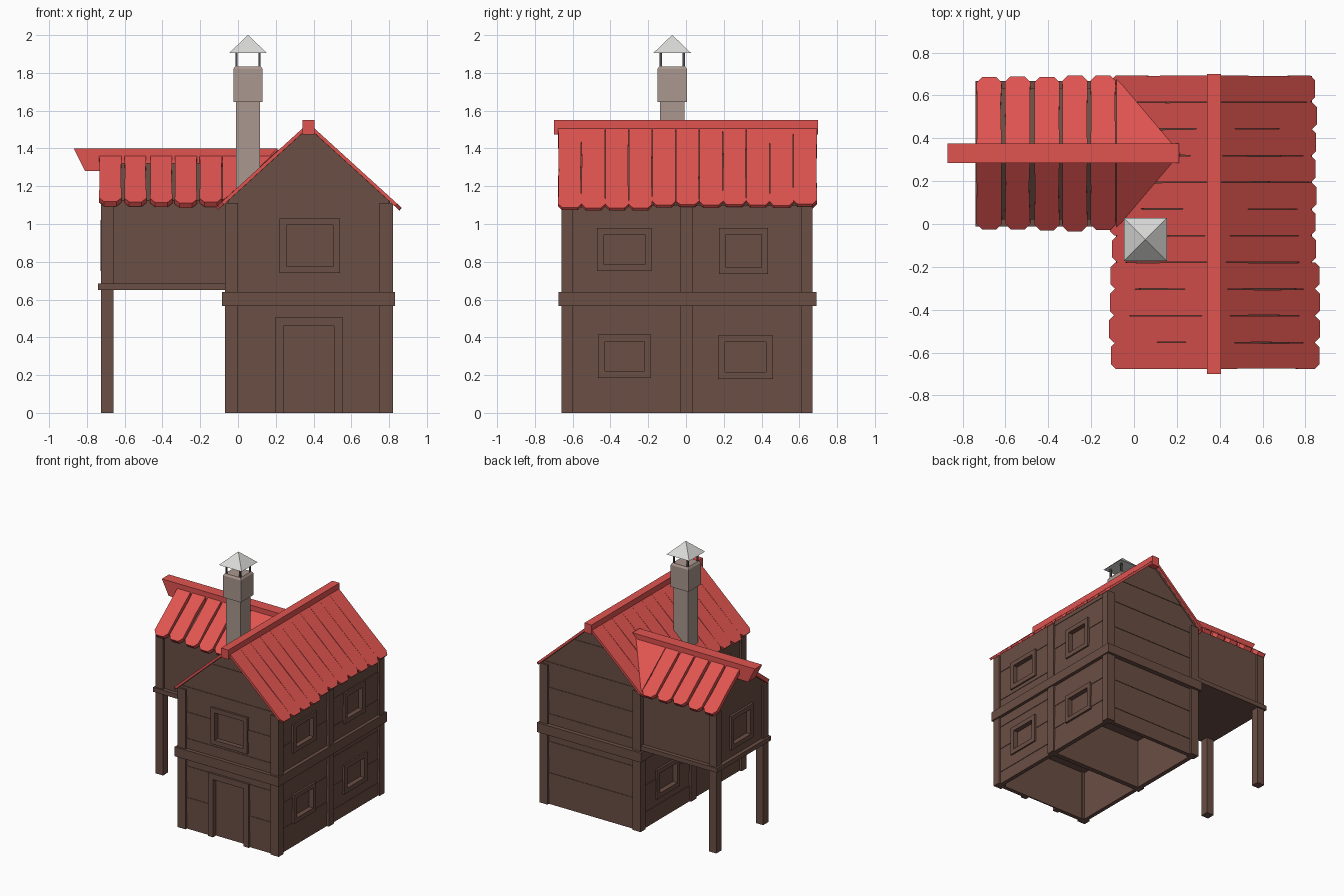
import bpy, bmesh, random
from mathutils import Vector

if "Cube" in bpy.data.objects:
    bpy.data.objects.remove(bpy.data.objects["Cube"])

random.seed(4)


def srgb(*c):
    return [(v / 255 / 12.92 if v <= 10 else ((v / 255 + 0.055) / 1.055) ** 2.4) for v in c] + [1]


def material(name, *c):
    m = bpy.data.materials.new(name)
    m.diffuse_color = srgb(*c)
    m.use_nodes = True
    m.node_tree.nodes["Principled BSDF"].inputs["Base Color"].default_value = m.diffuse_color
    return m


BROWN = material("dark brown wood", 106, 78, 68)
RED = material("red roof", 224, 84, 80)
STONE = material("grey brown stone", 170, 151, 142)
METAL = material("light grey metal", 218, 218, 216)
IRON = material("dark iron", 82, 76, 76)


class Part:
    """Collects solids into one named object."""

    def __init__(self, name, mat):
        self.name, self.mat, self.bm = name, mat, bmesh.new()

    def loft(self, a, b):
        va = [self.bm.verts.new(p) for p in a]
        vb = [self.bm.verts.new(p) for p in b]
        self.bm.faces.new(va)
        self.bm.faces.new(vb[::-1])
        n = len(va)
        for i in range(n):
            self.bm.faces.new((va[i], vb[i], vb[(i + 1) % n], va[(i + 1) % n]))

    def slab(self, pts, off):
        self.loft([Vector(p) for p in pts], [Vector(p) + Vector(off) for p in pts])

    def box(self, x0, x1, y0, y1, z0, z1):
        self.slab([(x0, y0, z0), (x1, y0, z0), (x1, y1, z0), (x0, y1, z0)], (0, 0, z1 - z0))

    def on_wall(self, face, pts, d0, d1):
        """Outline (u, z) on a wall, from depth d0 to d1 outward."""
        axis, sign, plane = face
        def put(u, z, d):
            return (plane + sign * d, u, z) if axis == 'x' else (u, plane + sign * d, z)
        self.loft([put(u, z, d0) for u, z in pts], [put(u, z, d1) for u, z in pts])

    def wall_rect(self, face, u0, u1, z0, z1, d0, d1):
        self.on_wall(face, [(u0, z0), (u1, z0), (u1, z1), (u0, z1)], d0, d1)

    def frustum(self, cx, cy, r0, r1, z0, z1):
        sq = [(-1, -1), (1, -1), (1, 1), (-1, 1)]
        self.loft([(cx + a * r0, cy + b * r0, z0) for a, b in sq],
                  [(cx + a * r1, cy + b * r1, z1) for a, b in sq])

    def done(self):
        bmesh.ops.recalc_face_normals(self.bm, faces=self.bm.faces)
        me = bpy.data.meshes.new(self.name)
        self.bm.to_mesh(me)
        self.bm.free()
        me.materials.append(self.mat)
        ob = bpy.data.objects.new(self.name, me)
        bpy.context.collection.objects.link(ob)
        return ob


CX, SLOPE, RIDGE = 0.373, 0.91, 1.535
FRONT, BACK = ('y', -1, -0.64), ('y', 1, 0.65)
RIGHT, LEFT, EXT = ('x', 1, 0.80), ('x', -1, -0.05), ('x', -1, -0.71)

# main walls: thin shells with planks of slightly different depth
walls = Part("plank_walls", BROWN)


def half(z):
    return min(0.427, (RIDGE - 0.016 - z) / SLOPE)


for face in (FRONT, BACK):
    walls.on_wall(face, [(CX - 0.427, 0), (CX + 0.427, 0), (CX + 0.427, 1.125), (CX, 1.515),
                         (CX - 0.427, 1.125)], -0.03, 0)
    levels = [0, .13, .25, .37, .5, .6, .72, .83, .93, 1.05, 1.13, 1.25, 1.37, 1.5]
    for i, (a, b) in enumerate(zip(levels, levels[1:])):
        walls.on_wall(face, [(CX - half(a), a), (CX + half(a), a), (CX + half(b), b), (CX - half(b), b)],
                      -0.01, 0.002 + 0.004 * (i % 2))
for face in (RIGHT, LEFT):
    walls.wall_rect(face, -0.63, 0.64, 0, 1.125, -0.03, 0)
    for s in (-1, 1):
        z, i = 0, 0
        while z < 1.11:
            t = min(1.12, z + random.uniform(0.09, 0.13))
            walls.wall_rect(face, min(0, s * 0.62), max(0, s * 0.62), z, t, -0.01,
                            0.002 + 0.004 * ((i + (s > 0)) % 2))
            z, i = t, i + 1
walls = walls.done()

# raised side room on stilts
room = Part("extension_room", BROWN)
room.slab([(-0.71, 0.02, 0.66), (-0.71, 0.635, 0.66), (-0.71, 0.635, 1.125), (-0.71, 0.33, 1.355),
           (-0.71, 0.02, 1.125)], (0.68, 0, 0))
room = room.done()
stilts = Part("extension_stilts", BROWN)
for y0 in (0.0, 0.59):
    stilts.box(-0.725, -0.66, y0, y0 + 0.065, 0, 1.11)
stilts.done()
base = Part("extension_base_beam", BROWN)
base.box(-0.74, -0.06, -0.012, 0.667, 0.65, 0.685)
base.done()

# inner partition and upper floor, seen through the open base
inner = Part("inner_floor", BROWN)
inner.box(-0.04, 0.79, -0.02, 0.02, 0.0, 0.42)
inner.box(-0.03, 0.78, -0.62, 0.63, 0.4, 0.42)
inner.done()

# corner and middle posts
posts = Part("house_posts", BROWN)
for x0 in (-0.07, 0.75):
    for y0, y1 in ((-0.66, -0.60), (0.61, 0.67)):
        posts.box(x0, x0 + 0.07, y0, y1, 0, 1.11)
    xa = -0.07 if x0 < 0 else 0.77
    posts.box(xa, xa + 0.05, -0.03, 0.035, 0, 1.11)
posts.done()

# belt beam between the floors
belt = Part("belt_beam", BROWN)
belt.box(-0.085, 0.83, -0.675, -0.61, 0.565, 0.64)
belt.box(-0.085, 0.83, 0.62, 0.69, 0.565, 0.64)
belt.box(-0.085, -0.02, -0.62, 0.63, 0.565, 0.64)
belt.box(0.77, 0.83, -0.62, 0.63, 0.565, 0.64)
belt.done()

cuts = Part("opening_cutter", BROWN)


def opening(name, face, u0, u1, z0, z1, t=0.036, sill=True):
    """Frame around a recessed pane; the wall behind is cut away."""
    p = Part(name, BROWN)
    d, zs = 0.018, z0 + (t if sill else 0)
    p.wall_rect(face, u0, u0 + t, z0, z1, -0.03, d)
    p.wall_rect(face, u1 - t, u1, z0, z1, -0.03, d)
    p.wall_rect(face, u0 + t, u1 - t, z1 - t, z1, -0.03, d)
    if sill:
        p.wall_rect(face, u0 + t, u1 - t, z0, zs, -0.03, d)
    p.wall_rect(face, u0 + t, u1 - t, zs, z1 - t, -0.03, -0.02)
    p.done()
    cuts.wall_rect(face, u0 + t / 2, u1 - t / 2, zs - t / 2, z1 - t / 2, -0.026, 0.05)


# door and windows
opening("front_door", FRONT, 0.195, 0.555, 0, 0.505, 0.046, False)
opening("front_window", FRONT, 0.22, 0.54, 0.74, 1.03)
for label, face in (("right", RIGHT), ("left", LEFT)):
    opening(label + "_window_low_front", face, -0.465, -0.185, 0.185, 0.415)
    opening(label + "_window_low_back", face, 0.17, 0.46, 0.18, 0.41)
    opening(label + "_window_high_front", face, -0.47, -0.18, 0.75, 0.98)
    if face is RIGHT:
        opening("right_window_high_back", face, 0.175, 0.435, 0.735, 0.98)
opening("extension_window", EXT, 0.19, 0.47, 0.75, 1.02)

# cut the openings, then drop the cutter
cutter = cuts.done()
cutter.hide_render = True
for ob in (walls, room):
    mod = ob.modifiers.new("openings", 'BOOLEAN')
    mod.operation, mod.solver, mod.object, mod.use_self = 'DIFFERENCE', 'EXACT', cutter, True
    deps = bpy.context.evaluated_depsgraph_get()
    mesh = bpy.data.meshes.new_from_object(ob.evaluated_get(deps))
    ob.modifiers.clear()
    ob.data = mesh
bpy.data.objects.remove(cutter)


def plank(part, put, u0, u1, length, off, notch, c):
    m = length * random.uniform(0.4, 0.7)
    pts = [(u0, 0), (u1, 0), (u1 - notch, m), (u1, length - c), (u1 - c, length),
           (u0 + c, length), (u0, length - c), (u0 + notch * 0.6, m * 0.9)]
    part.slab([put(u, s) for u, s in pts], off)


# main roof: eleven planks on each slope over a thin brown underlay
roof = Part("main_roof_planks", RED)
under = Part("main_roof_underlay", BROWN)
for side in (-1, 1):
    def put(u, s, drop=0.0):
        return (CX + side * s, u, RIDGE - SLOPE * s - drop)
    for i in range(11):
        w = 1.37 / 11
        u = -0.677 + i * w
        plank(roof, put, u, u + w, random.uniform(0.47, 0.495), (-side * 0.012, 0, -0.014),
              random.uniform(0.001, 0.006), 0.022)
    under.slab([put(-0.66, 0, .014), put(0.67, 0, .014), put(0.67, 0.455, .014), put(-0.66, 0.455, .014)],
               (0, 0, -0.012))
roof.done()
under.done()
ridge = Part("main_ridge_beam", RED)
ridge.box(0.341, 0.405, -0.70, 0.70, 1.475, 1.55)
ridge.done()

# side roof: five spaced planks on each slope and a valley triangle
side_roof = Part("extension_roof_planks", RED)
for side in (-1, 1):
    def put(u, s):
        return (u, 0.33 + side * s, 1.395 - 0.78 * s)
    off = (0, -side * 0.018, -0.025)
    for u in (-0.735, -0.602, -0.465, -0.335, -0.203):
        plank(side_roof, put, u, u + 0.118, random.uniform(0.353, 0.365), off,
              random.uniform(0.002, 0.006), 0.026)
    side_roof.slab([put(-0.082, 0), put(0.215, 0), put(-0.06, 0.325), put(-0.082, 0.345)], off)
side_roof.done()
beam = Part("extension_ridge_beam", RED)
beam.slab([(-0.87, 0.285, 1.40), (0.21, 0.285, 1.40), (0.08, 0.285, 1.28), (-0.81, 0.285, 1.28)],
          (0, 0.09, 0))
beam.done()

# chimney with wider head, four rods and a pyramid cap
X, Y = 0.053, -0.073
stack = Part("chimney", STONE)
stack.frustum(X, Y, 0.064, 0.064, 1.08, 1.66)
stack.frustum(X, Y, 0.078, 0.078, 1.645, 1.82)
stack.frustum(X, Y, 0.078, 0.068, 1.82, 1.835)
stack.done()
rods = Part("chimney_rods", IRON)
for a in (-1, 1):
    for b in (-1, 1):
        rods.frustum(X + a * 0.061, Y + b * 0.061, 0.006, 0.006, 1.82, 1.91)
rods.done()
cap = Part("chimney_cap", METAL)
cap.frustum(X, Y, 0.1, 0.001, 1.905, 2.0)
cap.done()
